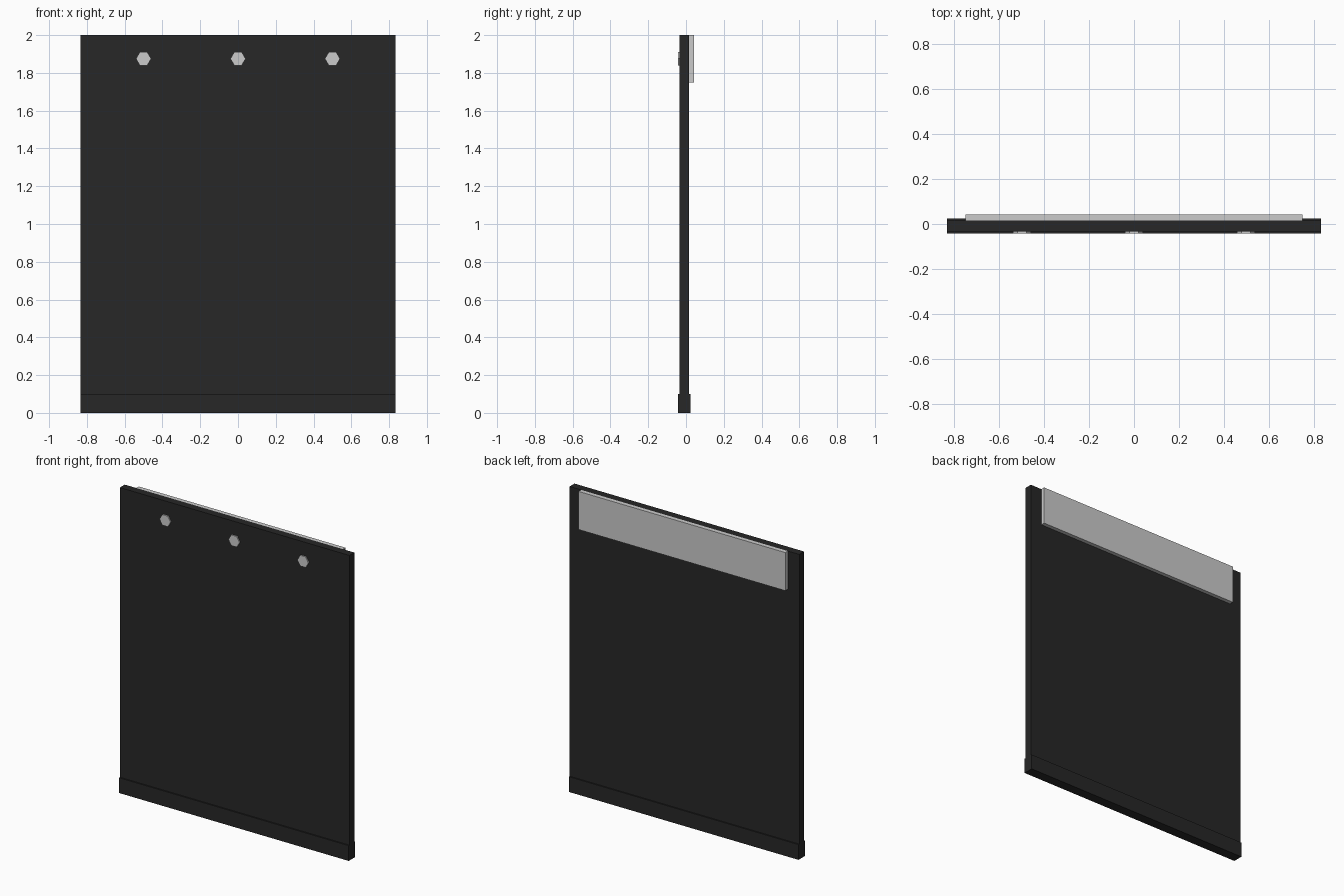
import bpy
from math import pi

if "Cube" in bpy.data.objects:
    bpy.data.objects.remove(bpy.data.objects["Cube"])

rubber = bpy.data.materials.new("black_rubber")
rubber.diffuse_color = (0.02, 0.02, 0.02, 1)
rubber.use_nodes = True
rubber.node_tree.nodes["Principled BSDF"].inputs["Base Color"].default_value = rubber.diffuse_color


def box(name, x, y0, y1, z0, z1, mat=None):
    """Box of half-width x spanning the given y and z ranges."""
    bpy.ops.mesh.primitive_cube_add(size=1)
    ob = bpy.context.object
    ob.name = name
    ob.scale = (2 * x, y1 - y0, z1 - z0)
    ob.location = (0, (y0 + y1) / 2, (z0 + z1) / 2)
    bpy.ops.object.transform_apply(location=False, rotation=False, scale=True)
    if mat:
        ob.data.materials.append(mat)
    return ob


# Rubber sheet and its thicker bottom edge
box("flap_sheet", 0.833, -0.034, 0.016, 0.0, 2.0, rubber)
box("bottom_strip", 0.833, -0.0425, 0.024, 0.0, 0.1, rubber)

# Metal mounting plate on the back
box("mounting_plate", 0.75, 0.016, 0.0425, 1.75, 2.0)

# Hexagonal bolt heads on the front, points to the sides
for i, x in enumerate((-0.5, 0.0, 0.5)):
    bpy.ops.mesh.primitive_cylinder_add(vertices=6, radius=0.04, depth=0.0125,
                                        location=(x, -0.03625, 1.875))
    bolt = bpy.context.object
    bolt.name = f"bolt_head_{i + 1}"
    # spin the hexagon before tipping it onto the front face
    bolt.rotation_euler = (pi / 2, 0, 0)
    for v in bolt.data.vertices:
        v.co.x, v.co.y = v.co.y, -v.co.x
